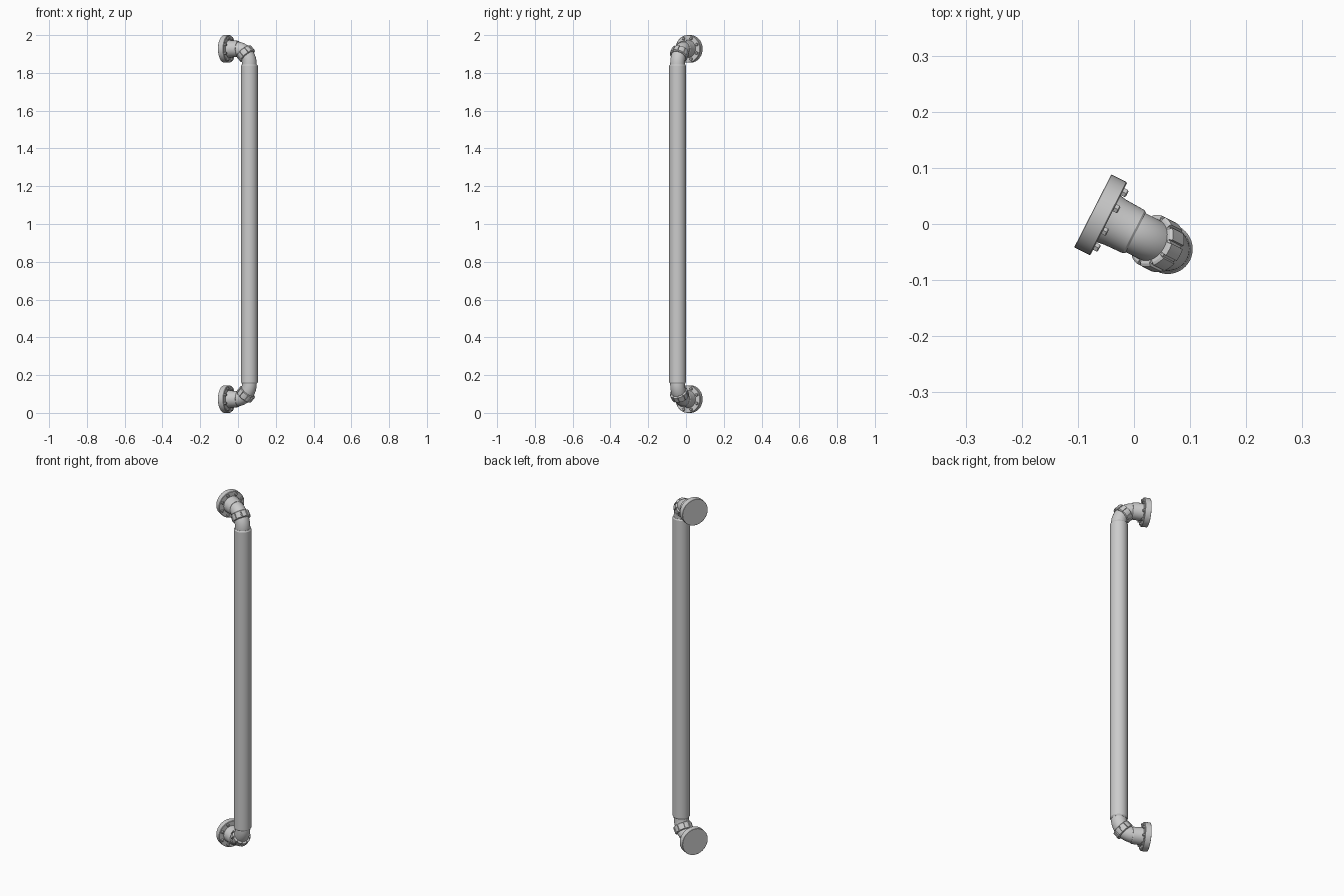
import bpy, bmesh, math
from mathutils import Vector, Matrix

if "Cube" in bpy.data.objects:
    bpy.data.objects.remove(bpy.data.objects["Cube"])

YAW = math.radians(-27)
PLACE = Matrix.Translation((-0.0735, 0.0235, 0)) @ Matrix.Rotation(YAW, 4, 'Z')
FLANGE_R = 0.073      # flange radius = height of the flange centre
REACH = 0.150         # flange back face to riser axis
BEND = 0.080          # elbow bend radius
SIDES = 40
circle = [(2 * math.pi * i / SIDES, 1.0) for i in range(SIDES)]


def sweep(name, stations, outline=circle, flip=False):
    """Loft rings; a station is (s, z, tilt, radius) in the plane of the pipe."""
    bm = bmesh.new()
    rings = []
    for s, z, tilt, r in stations:
        up = Vector((-math.sin(tilt), 0, math.cos(tilt)))
        side = Vector((0, 1, 0))
        ring = []
        for a, k in outline:
            p = Vector((s, 0, z)) + (up * math.cos(a) + side * math.sin(a)) * r * k
            if flip:
                p.z = 2 - p.z
            ring.append(bm.verts.new(PLACE @ p))
        rings.append(ring)
    n = len(outline)
    for a, b in zip(rings, rings[1:]):
        for i in range(n):
            bm.faces.new((a[i], a[(i + 1) % n], b[(i + 1) % n], b[i]))
    bm.faces.new(rings[0])
    bm.faces.new(rings[-1])
    bmesh.ops.recalc_face_normals(bm, faces=bm.faces)
    mesh = bpy.data.meshes.new(name)
    bm.to_mesh(mesh)
    bm.free()
    ob = bpy.data.objects.new(name, mesh)
    bpy.context.collection.objects.link(ob)
    bpy.context.view_layer.objects.active = ob
    ob.select_set(True)
    bpy.ops.object.shade_smooth_by_angle(angle=math.radians(30))
    ob.select_set(False)
    return ob


def arc(t):
    """Point and tilt on the elbow centreline, t from 0 (level) to 90 degrees (upright)."""
    a = math.radians(t)
    return (REACH - BEND + BEND * math.sin(a), FLANGE_R + BEND * (1 - math.cos(a)), a)


# clamp outline: ten raised pads separated by grooves
pads = []
for i in range(10):
    for deg, k in ((-14, 1), (-7, 1), (0, 1), (7, 1), (14, 1), (15, .9), (18, .9), (21, .9)):
        pads.append((math.radians(36 * i + deg), k))

for end, flip in (("lower", False), ("upper", True)):
    z = FLANGE_R
    # flange plate with eased rims
    sweep(end + "_flange", [(0, z, 0, FLANGE_R - .001), (.001, z, 0, FLANGE_R),
                            (.030, z, 0, FLANGE_R), (.032, z, 0, FLANGE_R - .002)], flip=flip)
    # bolt heads round the flange
    hexagon = [(math.pi / 3 * i, 1.0) for i in range(6)]
    for i in range(8):
        a = math.radians(45 * i + 22.5)
        bolt = sweep(f"{end}_flange_bolt_{i + 1}", [(.031, z, 0, .008), (.039, z, 0, .008),
                     (.041, z, 0, .006)], hexagon, flip)
        off = Vector((0, .059 * math.sin(a), .059 * math.cos(a)))
        bolt.location = PLACE.to_3x3() @ off
    # stub socket between flange and elbow
    sweep(end + "_socket", [(.030, z, 0, .047), (.045, z, 0, .0445), (.082, z, 0, .043),
                            (.086, z, 0, .040)], flip=flip)
    # curved elbow
    sweep(end + "_elbow", [(*arc(t), .039) for t in range(0, 91, 6)]
          + [(REACH, z + BEND + .02, math.pi / 2, .039)], flip=flip)
    # ribbed clamp across the middle of the bend
    s, zc, tilt = arc(47)
    clamp = [(s + d * math.cos(tilt), zc + d * math.sin(tilt), tilt, r)
             for d, r in ((-.019, .044), (-.016, .0485), (.016, .0485), (.019, .044))]
    sweep(end + "_clamp", clamp, pads, flip)

# long riser with chamfered ends
up = math.pi / 2
sweep("riser_pipe", [(REACH, .155, up, .040), (REACH, .162, up, .0445),
                     (REACH, 1.838, up, .0445), (REACH, 1.845, up, .040)])
